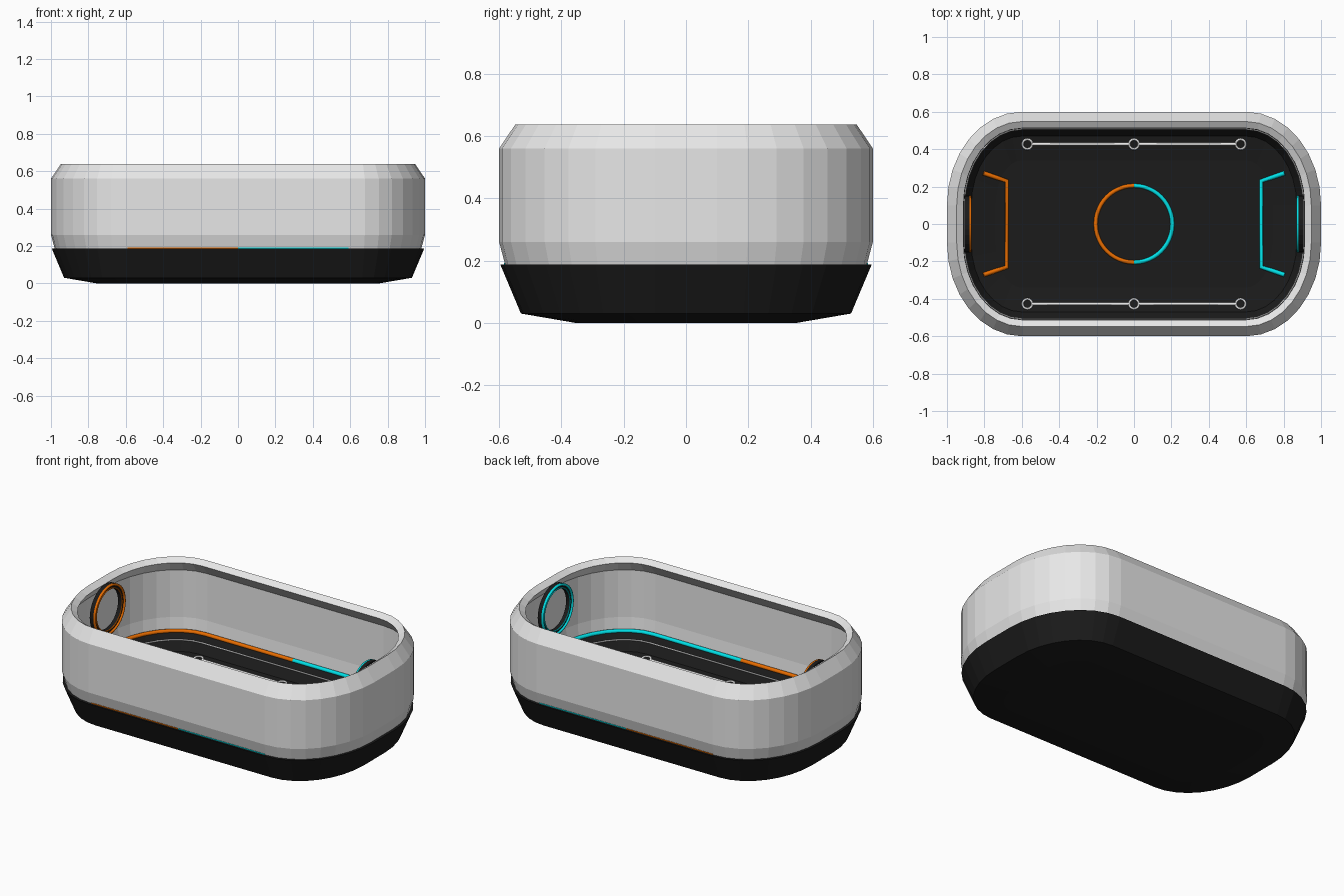
import bpy, bmesh, math

if "Cube" in bpy.data.objects:
    bpy.data.objects.remove(bpy.data.objects["Cube"])

HX, HY = 1.0, 0.6              # outline half sizes
RX, RY, SEG = 0.4, 0.5, 8      # elliptical corner radii, corner facets


def material(name, rgb):
    m = bpy.data.materials.new(name)
    m.diffuse_color = (*rgb, 1)
    m.use_nodes = True
    m.node_tree.nodes["Principled BSDF"].inputs["Base Color"].default_value = m.diffuse_color
    return m


GREY = material("pale grey", (0.80, 0.80, 0.80))
BLACK = material("matte black", (0.011, 0.011, 0.011))
ORANGE = material("orange", (0.80, 0.15, 0.0))
CYAN = material("cyan", (0.0, 0.75, 0.80))
WHITE = material("white", (0.9, 0.9, 0.9))
SIDES = ((-1, ORANGE, "orange"), (1, CYAN, "cyan"))


def outline(inset):
    """Rounded rectangle, counter-clockwise, starting at the right side."""
    pts = []
    for k, (sx, sy) in enumerate(((1, 1), (-1, 1), (-1, -1), (1, -1))):
        for i in range(SEG + 1):
            a = math.pi / 2 * (k + i / SEG)
            pts.append((sx * (HX - RX) + (RX - inset) * math.cos(a),
                        sy * (HY - RY) + (RY - inset) * math.sin(a)))
    return pts


def finish(bm, name, mat):
    bmesh.ops.recalc_face_normals(bm, faces=bm.faces)
    me = bpy.data.meshes.new(name)
    bm.to_mesh(me)
    bm.free()
    me.materials.append(mat)
    ob = bpy.data.objects.new(name, me)
    bpy.context.collection.objects.link(ob)
    return ob


def loft(name, rings, mat, closed):
    """Skin a list of point rings; close into a loop or cap both ends."""
    bm = bmesh.new()
    vs = [[bm.verts.new(p) for p in ring] for ring in rings]
    n = len(vs[0])
    for j in range(len(vs) if closed else len(vs) - 1):
        a, b = vs[j], vs[(j + 1) % len(vs)]
        for i in range(n):
            bm.faces.new((a[i], a[(i + 1) % n], b[(i + 1) % n], b[i]))
    if not closed:
        bm.faces.new(vs[0])
        bm.faces.new(vs[-1])
    return finish(bm, name, mat)


def shell(name, profile, mat, closed):
    return loft(name, [[(x, y, z) for x, y in outline(d)] for d, z in profile], mat, closed)


def tube(name, pts, radius, mat, cyclic=False):
    """Thin round rod along a path."""
    cu = bpy.data.curves.new(name, 'CURVE')
    cu.dimensions = '3D'
    cu.bevel_depth = radius
    cu.bevel_resolution = 1
    cu.use_fill_caps = True
    sp = cu.splines.new('POLY')
    sp.points.add(len(pts) - 1)
    for p, co in zip(sp.points, pts):
        p.co = (*co, 1)
    sp.use_cyclic_u = cyclic
    tmp = bpy.data.objects.new(name + "_path", cu)
    bpy.context.collection.objects.link(tmp)
    me = bpy.data.meshes.new_from_object(tmp.evaluated_get(bpy.context.evaluated_depsgraph_get()))
    bpy.data.objects.remove(tmp)
    me.name = name
    me.materials.clear()
    me.materials.append(mat)
    ob = bpy.data.objects.new(name, me)
    bpy.context.collection.objects.link(ob)


FLOOR = ((0.26, 0.065), (0.13, 0.088), (0.06, 0.187))


def on_floor(x, y, lift=0.002):
    """Lay a point on the shallow bowl of the floor."""
    lo, hi = 0.0, 0.39
    for _ in range(24):            # find the inset whose outline passes the point
        d = (lo + hi) / 2
        u = max(abs(x) - (HX - RX), 0) / (RX - d)
        v = max(abs(y) - (HY - RY), 0) / (RY - d)
        lo, hi = (d, hi) if math.hypot(u, v) < 1 else (lo, d)
    z = FLOOR[0][1]
    for (d0, z0), (d1, z1) in zip(FLOOR, FLOOR[1:]):
        if d1 <= d <= d0:
            z = z0 + (z1 - z0) * (d0 - d) / (d0 - d1)
    return (x, y, z + lift)


def arc(cx, cy, r, a0, a1, n):
    return [(cx + r * math.cos(a0 + (a1 - a0) * i / n),
             cy + r * math.sin(a0 + (a1 - a0) * i / n)) for i in range(n + 1)]


# black tray with its bowl-shaped floor
shell("base_tray", FLOOR + ((0.004, 0.187), (0.07, 0.03), (0.245, 0.0)), BLACK, False)

# grey surrounding wall with an inward lip
shell("arena_wall", ((0.02, 0.185), (0, 0.26), (0, 0.56), (0.052, 0.637),
                     (0.088, 0.614), (0.042, 0.55), (0.042, 0.26), (0.05, 0.185)), GREY, True)

# white boundary line at the edge of the floor
tube("floor_edge_line", [on_floor(x, y, 0) for x, y in outline(0.092)], 0.004, WHITE, True)

for s, mat, label in SIDES:
    # inner light strip: one half of the perimeter
    ring = outline(0.06)
    half = ring[3 * (SEG + 1):] + ring[:SEG + 1]
    half = [(0, -HY + 0.06)] + half + [(0, HY - 0.06)]
    tube(label + "_inner_strip", [(s * x, y, 0.182) for x, y in half], 0.012, mat)

    # outer light strips along the front and back seam
    for t, where in ((-1, "front"), (1, "back")):
        bm = bmesh.new()
        bmesh.ops.create_cube(bm, size=1)
        for v in bm.verts:
            v.co = (s * (0.295 + v.co.x * 0.59), t * (0.579 + v.co.y * 0.012), 0.188 + v.co.z * 0.01)
        finish(bm, f"{label}_{where}_seam_strip", mat)

    # half of the centre circle
    pts = arc(0, 0, 0.205, -math.pi / 2, math.pi / 2, 24)
    tube(label + "_centre_arc", [on_floor(s * x, y) for x, y in pts], 0.011, mat)

    # goal area bracket
    pts = ((0.805, -0.272), (0.74, -0.25), (0.68, -0.23), (0.68, 0.23), (0.74, 0.25), (0.805, 0.272))
    tube(label + "_goal_bracket", [on_floor(s * x, y) for x, y in pts], 0.012, mat)

    # goal hoop: black ring with two coloured trims
    circle = lambda r, x: [(s * x, r * math.cos(k * math.pi / 16), 0.467 + r * math.sin(k * math.pi / 16))
                           for k in range(32)]
    loft(label + "_goal_hoop", [circle(0.152, 0.905), circle(0.152, 0.879),
                                circle(0.124, 0.879), circle(0.124, 0.905)], BLACK, True)
    tube(label + "_goal_outer_trim", circle(0.146, 0.876), 0.008, mat, True)
    tube(label + "_goal_inner_trim", circle(0.126, 0.878), 0.004, mat, True)

# white side lines with three small rings each
for t, where in ((-1, "front"), (1, "back")):
    y = t * 0.427
    for i in (0, 1):
        x0, x1 = ((-0.543, -0.027), (0.027, 0.543))[i]
        tube(f"{where}_side_line_{i + 1}", [on_floor(x0, y), on_floor(x1, y)], 0.008, WHITE)
    for i, cx in enumerate((-0.57, 0, 0.57)):
        pts = arc(cx, y, 0.026, 0, 2 * math.pi, 16)[:-1]
        tube(f"{where}_marker_ring_{i + 1}", [on_floor(*p) for p in pts], 0.006, WHITE, True)
